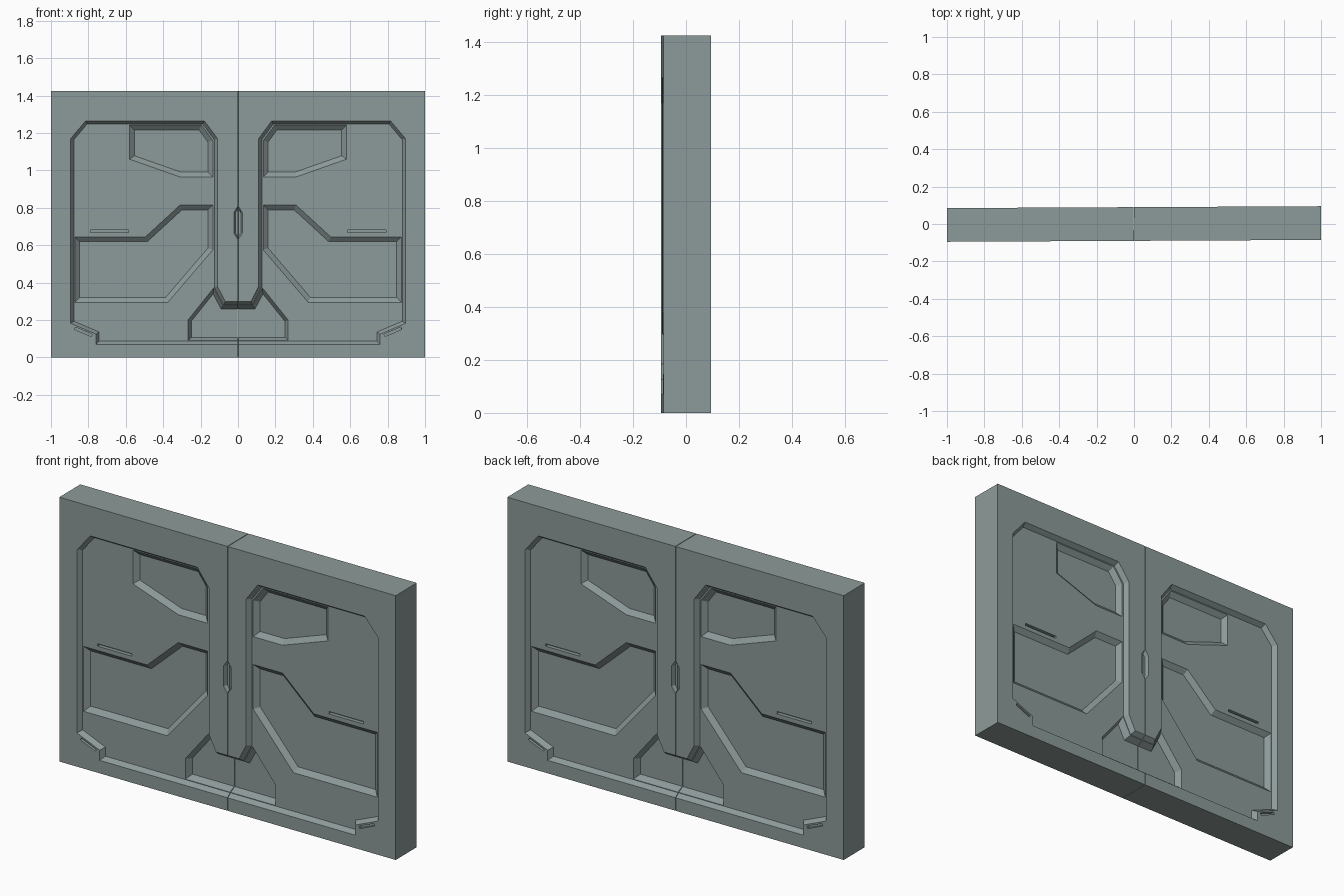
import bpy, bmesh, math
from mathutils import Vector

if "Cube" in bpy.data.objects:
    bpy.data.objects.remove(bpy.data.objects["Cube"])

W, H, T = 1.0, 1.425, 0.09          # half width, height, half thickness
TURN = 0.005                        # the panel stands very slightly turned

metal = bpy.data.materials.new("grey_green_metal")
metal.diffuse_color = (0.265, 0.325, 0.32, 1)
metal.use_nodes = True
metal.node_tree.nodes["Principled BSDF"].inputs["Base Color"].default_value = metal.diffuse_color


def inset(pts, d):
    """Offset a counter-clockwise outline inward by d with mitred corners."""
    out = []
    for i, p in enumerate(pts):
        a, b, c = Vector(pts[i - 1]), Vector(p), Vector(pts[(i + 1) % len(pts)])
        u, v = (b - a).normalized(), (c - b).normalized()
        n1, n2 = Vector((-u.y, u.x)), Vector((-v.y, v.x))
        out.append(b + (n1 + n2) * (d / (1 + n1.dot(n2))))
    return out


def new_object(name, bm):
    bmesh.ops.recalc_face_normals(bm, faces=bm.faces)
    me = bpy.data.meshes.new(name)
    bm.to_mesh(me)
    bm.free()
    me.materials.append(metal)
    ob = bpy.data.objects.new(name, me)
    bpy.context.collection.objects.link(ob)
    return ob


def loft(name, rings):
    """Solid from matching (y, outline) rings."""
    bm = bmesh.new()
    loops = [[bm.verts.new((p[0], y, p[1])) for p in pts] for y, pts in rings]
    bm.faces.new(loops[0])
    bm.faces.new(loops[-1])
    for a, b in zip(loops, loops[1:]):
        for i in range(len(a)):
            j = (i + 1) % len(a)
            bm.faces.new((a[i], a[j], b[j], b[i]))
    return new_object(name, bm)


# Outlines of the right leaf: (name, start depth, floor depth, bevel, points)
recesses = [
    ("frame_recess", 0, 0.025, 0.017,
     [(-0.1, 0.07), (0.76, 0.07), (0.76, 0.125), (0.895, 0.182), (0.895, 1.17),
      (0.815, 1.265), (0.18, 1.265), (0.11, 1.17), (0.11, 0.38), (0.068, 0.298), (-0.1, 0.298)]),
    ("upper_pocket", 0.025, 0.048, 0.026,
     [(0.135, 0.965), (0.31, 0.965), (0.58, 1.06), (0.58, 1.242), (0.195, 1.242), (0.135, 1.16)]),
    ("middle_pocket", 0.025, 0.048, 0.026,
     [(0.135, 0.575), (0.375, 0.295), (0.873, 0.295), (0.873, 0.645), (0.495, 0.645),
      (0.31, 0.815), (0.135, 0.815)]),
    ("base_pocket", 0.025, 0.06, 0.018,
     [(-0.1, 0.09), (0.268, 0.09), (0.268, 0.2), (0.13, 0.372), (0.08, 0.277), (-0.1, 0.277)]),
    ("seam_handle", 0, 0.02, 0.008,
     [(0, 0.63), (0.023, 0.665), (0.023, 0.775), (0, 0.81), (-0.023, 0.775), (-0.023, 0.665)]),
    ("long_slot", 0.025, 0.045, 0.0,
     [(0.585, 0.668), (0.79, 0.668), (0.79, 0.681), (0.585, 0.681)]),
    ("corner_slot", 0, 0.015, 0.0,
     [(0.785, 0.112), (0.875, 0.15), (0.87, 0.162), (0.78, 0.124)]),
]

# Half slab with a hairline gap at the seam
x0 = 0.0015
slab = [(x0, 0), (W, 0), (W, H), (x0, H)]
door = loft("double_door", [(-T, slab), (T, slab)])

# Cut the same recesses in the front and the back
cutters = []
for side in (-1, 1):
    for name, start, floor, bevel, pts in recesses:
        rings = [(side * (T - start + 0.004), pts), (side * (T - start), pts),
                 (side * (T - floor), inset(pts, bevel))]
        cutter = loft(name + "_cutter", rings)
        cutter.hide_render = True
        cutters.append(cutter)
        mod = door.modifiers.new(name, 'BOOLEAN')
        mod.operation, mod.solver, mod.object = 'DIFFERENCE', 'EXACT', cutter

# Mirror to the left leaf, bake the result, drop the cutters
mirror = door.modifiers.new("left_leaf", 'MIRROR')
mirror.use_clip = False
mirror.use_mirror_merge = False
bpy.context.view_layer.update()
baked = bpy.data.meshes.new_from_object(door.evaluated_get(bpy.context.evaluated_depsgraph_get()))
door.modifiers.clear()
door.data = baked
baked.materials.clear()
baked.materials.append(metal)
for poly in baked.polygons:
    poly.material_index = 0
    poly.use_smooth = False
for cutter in cutters:
    bpy.data.objects.remove(cutter)
door.rotation_euler.z = TURN
